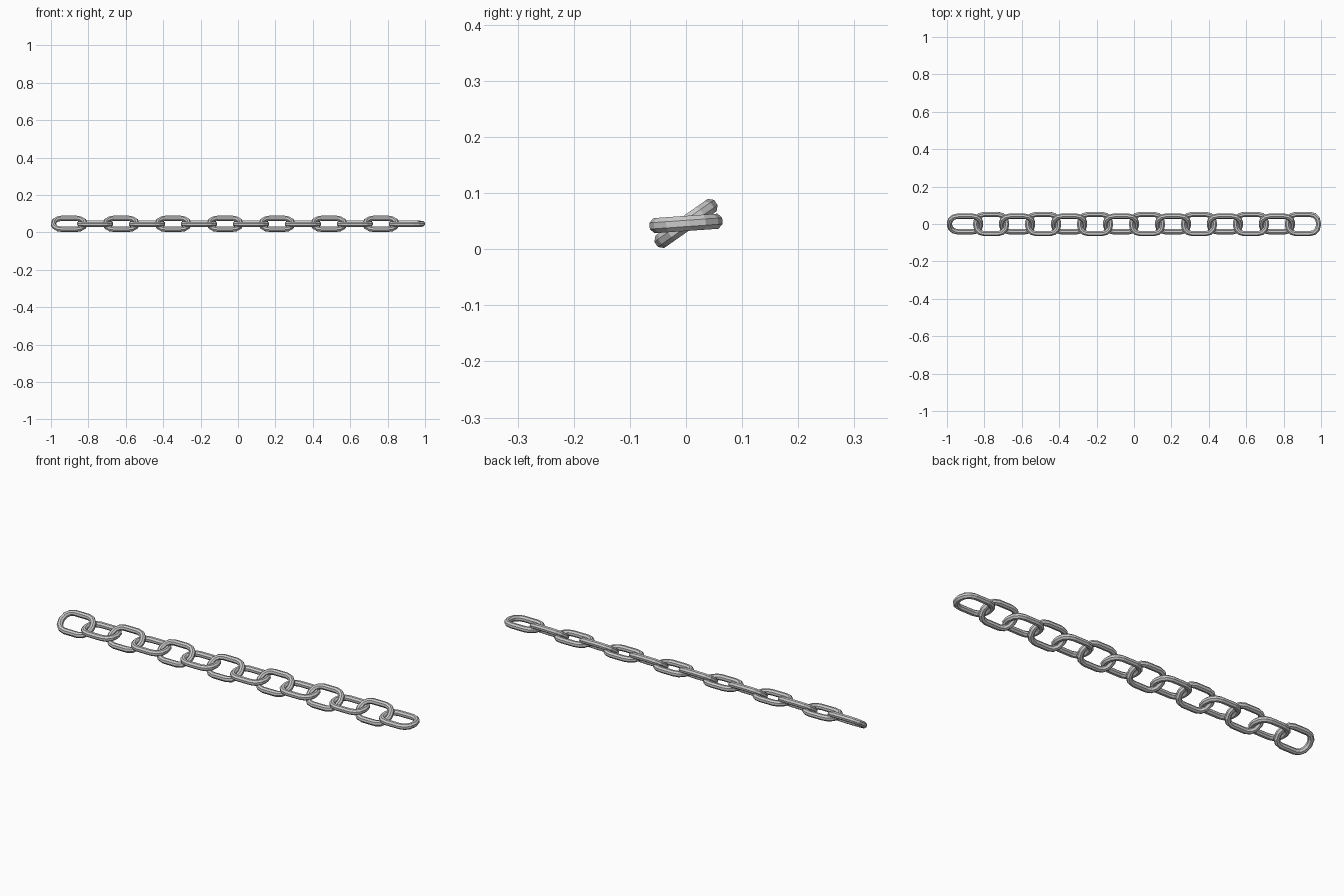
import bpy, bmesh
from math import sin, cos, pi, radians
from mathutils import Vector, Matrix

if "Cube" in bpy.data.objects:
    bpy.data.objects.remove(bpy.data.objects["Cube"])

HALF_L, HALF_W, WIRE = 0.097, 0.065, 0.0135   # outer half sizes, wire radius
CORNER, CORNER_STEPS, SIDES = 0.046, 3, 8
COUNT, TILTS = 14, (radians(35), radians(4))


def link_path():
    # centre line of one link: rounded rectangle, with outward directions
    l, w = HALF_L - WIRE - CORNER, HALF_W - WIRE - CORNER
    pts = []
    for i, (sx, sy) in enumerate(((1, 1), (-1, 1), (-1, -1), (1, -1))):
        for k in range(CORNER_STEPS + 1):
            a = (i + k / CORNER_STEPS) * pi / 2
            d = Vector((cos(a), sin(a), 0))
            pts.append((Vector((sx * l, sy * w, 0)) + d * CORNER, d))
    return pts


def link_mesh():
    bm = bmesh.new()
    rings = []
    for p, d in link_path():
        ring = []
        for s in range(SIDES):
            a = 2 * pi * (s + 0.5) / SIDES
            r = WIRE / cos(pi / SIDES)
            ring.append(bm.verts.new(p + d * r * cos(a) + Vector((0, 0, r * sin(a)))))
        rings.append(ring)
    for a, b in zip(rings, rings[1:] + rings[:1]):
        for s in range(SIDES):
            t = (s + 1) % SIDES
            bm.faces.new((a[s], b[s], b[t], a[t]))
    bmesh.ops.recalc_face_normals(bm, faces=bm.faces)
    me = bpy.data.meshes.new("chain_link")
    bm.to_mesh(me)
    bm.free()
    return me


# chain of alternating tilted and nearly flat links
mesh = link_mesh()
step = (2 - 2 * HALF_L) / (COUNT - 1)
for i in range(COUNT):
    ob = bpy.data.objects.new(f"chain_link_{i + 1}", mesh)
    bpy.context.collection.objects.link(ob)
    ob.matrix_world = (Matrix.Translation((-1 + HALF_L + i * step, 0, 0.046))
                       @ Matrix.Rotation(TILTS[i % 2], 4, 'X'))
